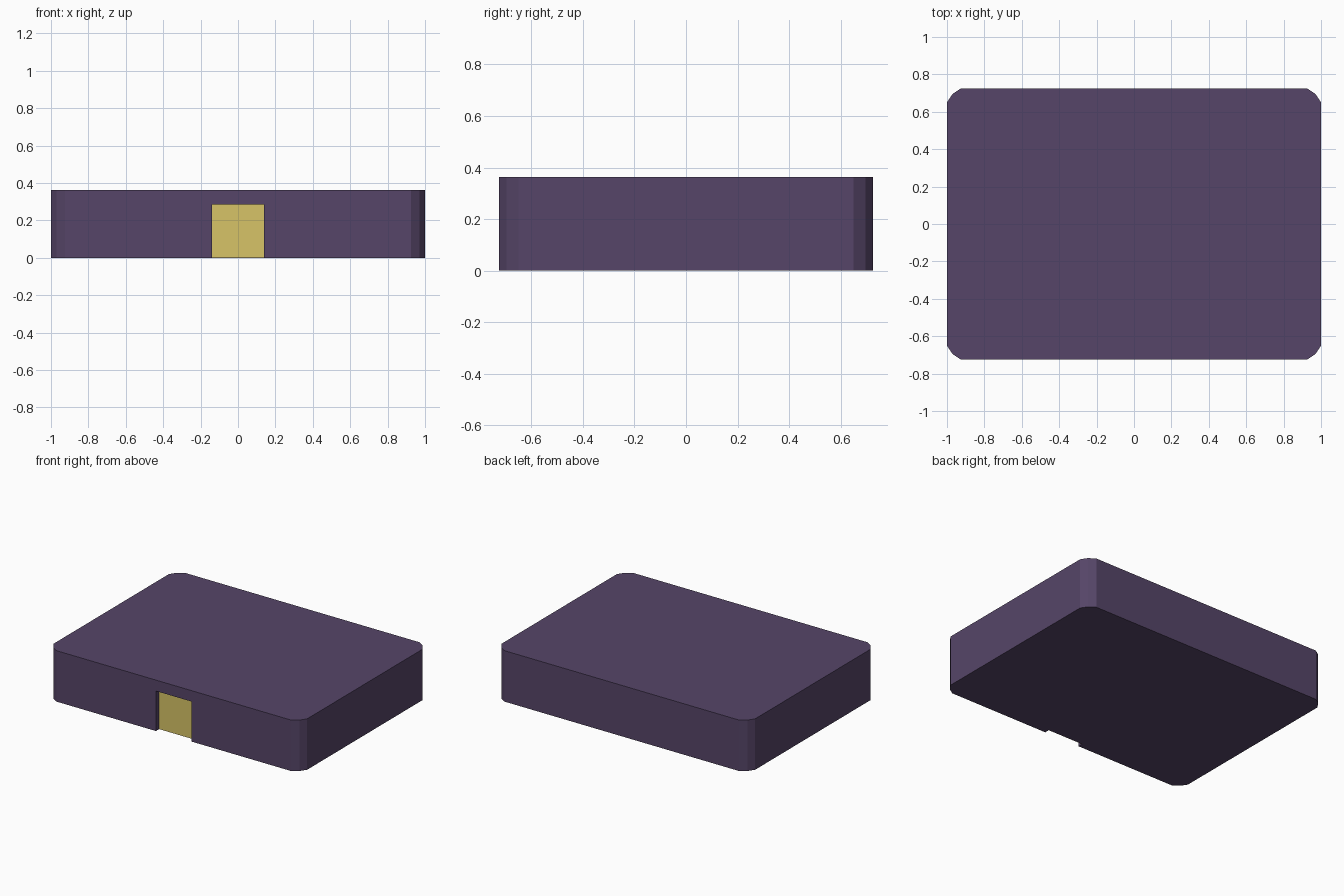
import bpy, bmesh

if "Cube" in bpy.data.objects:
    bpy.data.objects.remove(bpy.data.objects["Cube"])

W, D, H = 1.0, 0.725, 0.363        # half width, half depth, height
DOOR_W, DOOR_H, RECESS = 0.14, 0.285, 0.037


def material(name, color):
    mat = bpy.data.materials.new(name)
    mat.diffuse_color = (*color, 1)
    mat.use_nodes = True
    mat.node_tree.nodes["Principled BSDF"].inputs["Base Color"].default_value = mat.diffuse_color
    return mat


def prism(name, outline, z0, z1, mat):
    bm = bmesh.new()
    face = bm.faces.new([bm.verts.new((x, y, z0)) for x, y in outline])
    grown = bmesh.ops.extrude_face_region(bm, geom=[face])
    top = [v for v in grown["geom"] if isinstance(v, bmesh.types.BMVert)]
    bmesh.ops.translate(bm, verts=top, vec=(0, 0, z1 - z0))
    if not any(f.calc_center_median().z < z0 + 1e-5 for f in bm.faces):
        bm.faces.new([v for v in bm.verts if v not in top])
    bmesh.ops.recalc_face_normals(bm, faces=bm.faces)
    mesh = bpy.data.meshes.new(name)
    bm.to_mesh(mesh)
    bm.free()
    obj = bpy.data.objects.new(name, mesh)
    bpy.context.collection.objects.link(obj)
    mesh.materials.append(mat)
    return obj


def rect(x, y0, y1):
    return [(-x, y0), (x, y0), (x, y1), (-x, y1)]


purple = material("purple", (0.093, 0.060, 0.138))
yellow = material("yellow", (0.68, 0.55, 0.135))

# Slab outline: one two-step rounded corner, mirrored to all four
corner = [(W, D - 0.075), (W - 0.03, D - 0.03), (W - 0.075, D)]
half = corner + [(-x, y) for x, y in reversed(corner)]
outline = half + [(-x, -y) for x, y in half]
body = prism("body", outline, 0, H, purple)

# Shallow doorway recess in the front
cutter = prism("doorway_cutter", rect(DOOR_W, -D - 0.1, -D + RECESS), -0.1, DOOR_H, purple)
cutter.hide_render = True
cutter.hide_viewport = True
cut = body.modifiers.new("doorway", "BOOLEAN")
cut.operation = "DIFFERENCE"
cut.solver = "EXACT"
cut.object = cutter

# Yellow door panel at the back of the recess
prism("door_panel", rect(DOOR_W, -D + RECESS - 0.003, -D + RECESS + 0.002), 0.001, DOOR_H, yellow)
